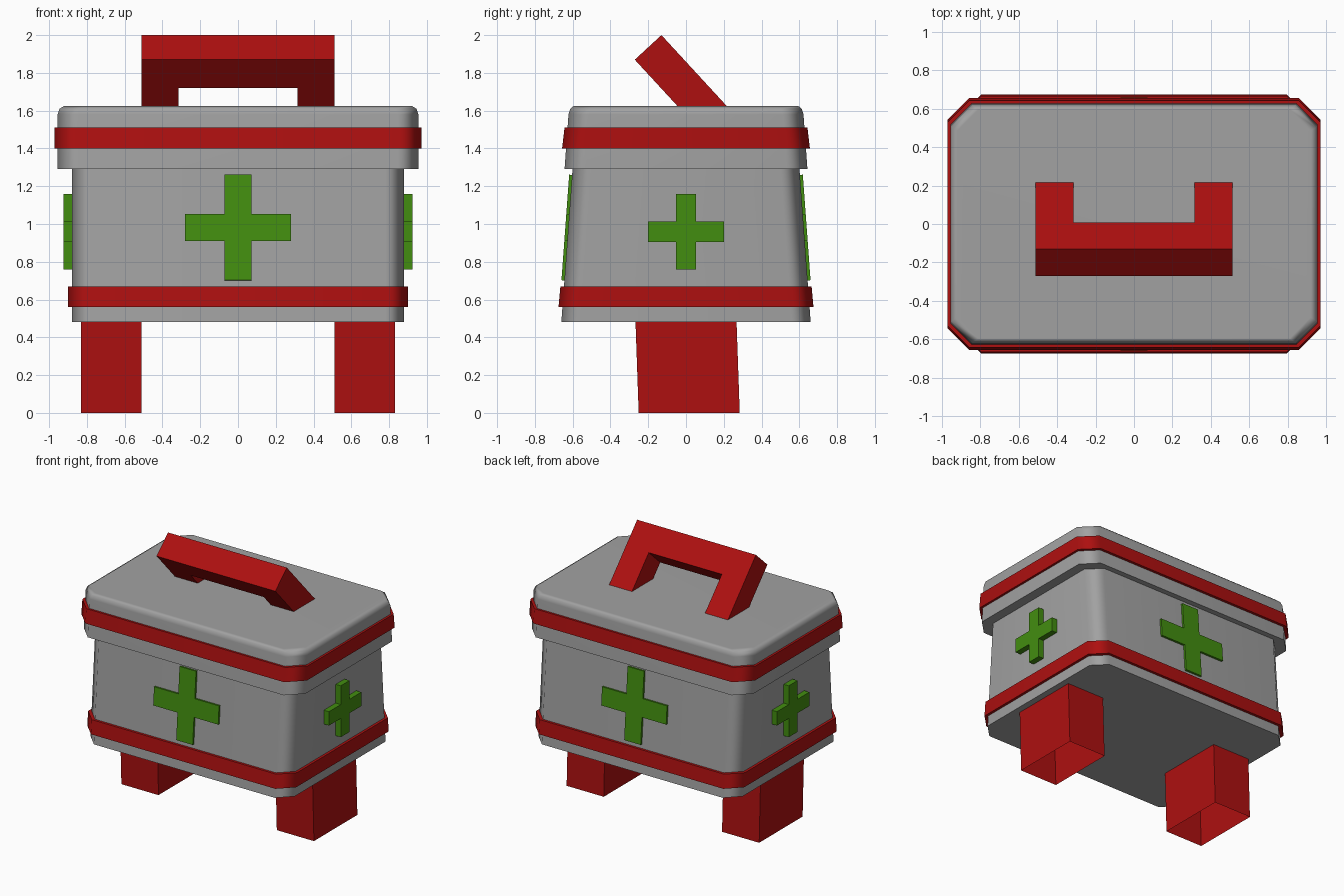
import bpy, bmesh, math
from mathutils import Matrix, Vector

cube = bpy.data.objects.get("Cube")
if cube:
    bpy.data.objects.remove(cube, do_unlink=True)


def material(name, rgb):
    m = bpy.data.materials.new(name)
    m.use_nodes = True
    m.diffuse_color = (*rgb, 1)
    m.node_tree.nodes["Principled BSDF"].inputs["Base Color"].default_value = (*rgb, 1)
    return m


grey = material("shell grey", (0.36, 0.36, 0.36))
red = material("trim red", (0.42, 0.005, 0.005))
green = material("cross green", (0.055, 0.27, 0.005))


def finish(name, bm, mat, smooth=False):
    bmesh.ops.recalc_face_normals(bm, faces=bm.faces)
    mesh = bpy.data.meshes.new(name)
    bm.to_mesh(mesh)
    bm.free()
    mesh.materials.append(mat)
    obj = bpy.data.objects.new(name, mesh)
    bpy.context.collection.objects.link(obj)
    if smooth:
        bpy.ops.object.select_all(action='DESELECT')
        obj.select_set(True)
        bpy.context.view_layer.objects.active = obj
        bpy.ops.object.shade_smooth_by_angle(angle=math.radians(55))
        mod = obj.modifiers.new("weighted normals", 'WEIGHTED_NORMAL')
        mod.keep_sharp = True
    return obj


def shell(name, levels, chamfer, mat):
    """Loft a chamfered rectangle through (half width, half depth, height) levels."""
    bm = bmesh.new()
    rings = []
    for w, d, z in levels:
        c = chamfer
        corner = [(w, d - c), (w - c, d)]
        pts = corner + [(-x, y) for x, y in reversed(corner)]
        pts += [(-x, -y) for x, y in pts]
        rings.append([bm.verts.new((x, y, z)) for x, y in pts])
    for low, high in zip(rings, rings[1:]):
        for i in range(8):
            j = (i + 1) % 8
            bm.faces.new((low[i], low[j], high[j], high[i]))
    bm.faces.new(rings[0])
    bm.faces.new(rings[-1])
    return finish(name, bm, mat, True)


def plate(name, points, thickness, matrix, mat):
    """Extrude a flat outline along its local z."""
    bm = bmesh.new()
    face = bm.faces.new([bm.verts.new((x, y, 0)) for x, y in points])
    new = bmesh.ops.extrude_face_region(bm, geom=[face])["geom"]
    verts = [v for v in new if isinstance(v, bmesh.types.BMVert)]
    bmesh.ops.translate(bm, vec=(0, 0, thickness), verts=verts)
    bm.transform(matrix)
    return finish(name, bm, mat)


# Box, lid and trim bands
shell("box_body", [(0.88, 0.66, 0.48), (0.88, 0.60, 1.30)], 0.10, grey)
shell("lower_band", [(0.90, 0.675, 0.56), (0.90, 0.665, 0.67)], 0.105, red)
shell("lid", [(0.955, 0.643, 1.29), (0.955, 0.622, 1.58),
              (0.945, 0.612, 1.61), (0.92, 0.595, 1.625)], 0.11, grey)
shell("lid_band", [(0.972, 0.656, 1.40), (0.972, 0.643, 1.51)], 0.115, red)


# Raised crosses on the four walls
def cross_outline(arm, half_bar, reach):
    quarter = [(arm, half_bar), (half_bar, half_bar), (half_bar, reach)]
    right = [(x, -y) for x, y in reversed(quarter)] + quarter
    return right + [(-x, -y) for x, y in right]


lean = math.atan2(0.06, 0.82)
big = cross_outline(0.28, 0.071, 0.28)
small = cross_outline(0.20, 0.054, 0.20)
for name, turn in (("front_cross", 0), ("back_cross", math.pi)):
    m = (Matrix.Rotation(turn, 4, 'Z') @ Matrix.Translation((0, -0.615, 0.98))
         @ Matrix.Rotation(math.pi / 2 - lean, 4, 'X'))
    plate(name, big, 0.024, m, green)
for name, turn in (("left_cross", math.pi / 2), ("right_cross", -math.pi / 2)):
    m = (Matrix.Rotation(turn, 4, 'Z') @ Matrix.Translation((0, -0.87, 0.96))
         @ Matrix.Rotation(math.pi / 2, 4, 'X'))
    plate(name, small, 0.054, m, green)

# Tilted carrying handle, a bracket leaning towards the front
outline = [(-0.512, -0.54), (-0.512, 0), (0.512, 0), (0.512, -0.54),
           (0.315, -0.54), (0.315, -0.205), (-0.315, -0.205), (-0.315, -0.54)]
up = Vector((0, -0.35, 0.38)).normalized()
side = Vector((1, 0, 0))
normal = side.cross(up)
basis = Matrix((side, up, normal)).transposed().to_4x4()
plate("handle", outline, 0.192, Matrix.Translation((0, -0.13, 2.0)) @ basis, red)

# Square feet, hollow underneath
for name, s in (("left_foot", 1), ("right_foot", -1)):
    bm = bmesh.new()
    bmesh.ops.create_cube(bm, size=1)
    for v in bm.verts:
        top = v.co.z > 0
        shift = 0 if top else 0.017
        v.co = (s * 0.67 + v.co.x * 0.32, v.co.y * 0.535 + shift, 0.485 if top else 0)
    base = [f for f in bm.faces if all(v.co.z < 0.1 for v in f.verts)]
    bmesh.ops.delete(bm, geom=base, context='FACES_ONLY')
    finish(name, bm, red)
